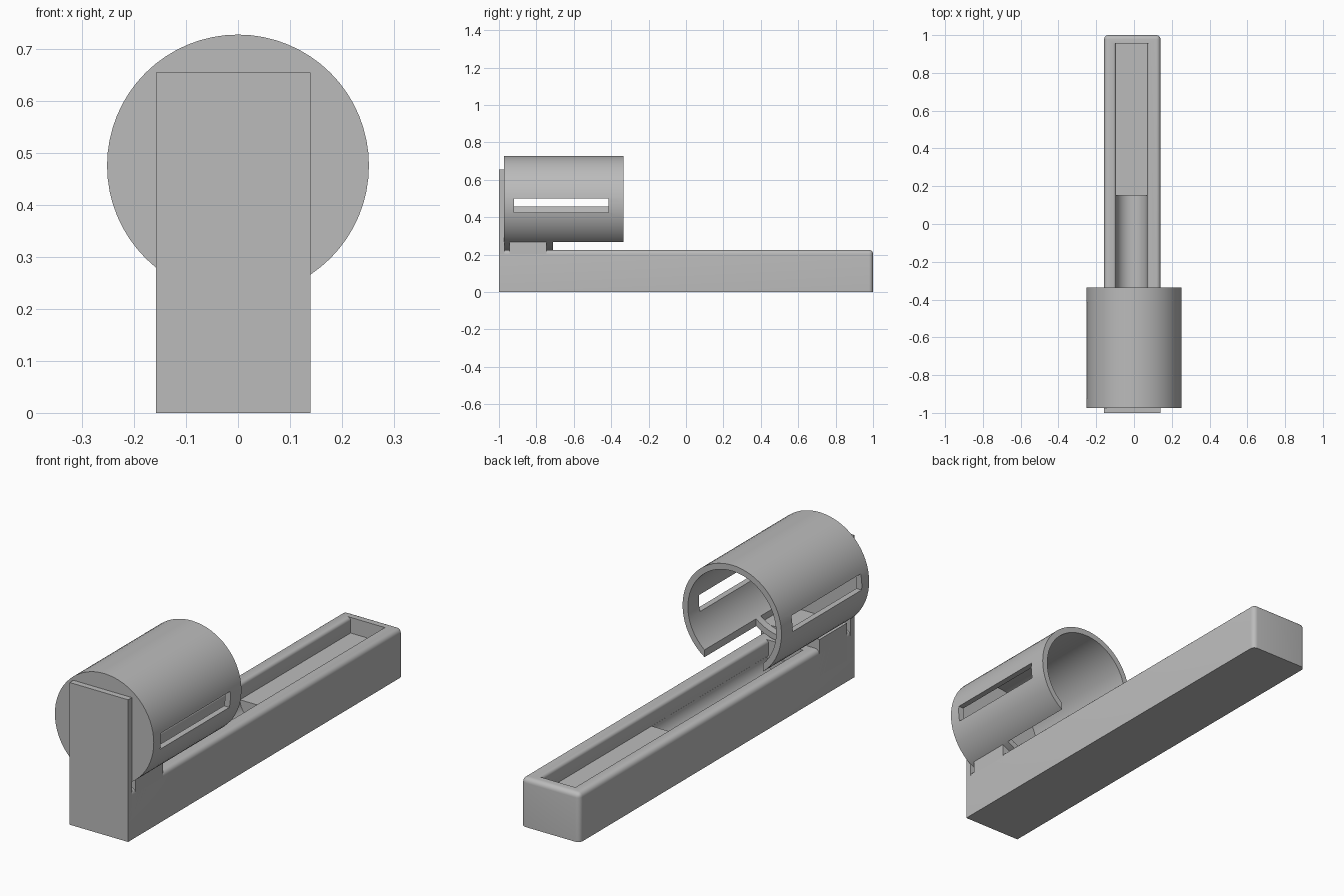
import bpy, bmesh, math
from mathutils import Vector

cube = bpy.data.objects.get("Cube")
if cube:
    bpy.data.objects.remove(cube, do_unlink=True)

grey = bpy.data.materials.new("plain grey")
grey.use_nodes = True
grey.diffuse_color = (0.5, 0.5, 0.5, 1)
grey.node_tree.nodes["Principled BSDF"].inputs["Base Color"].default_value = (0.5, 0.5, 0.5, 1)

LEFT, RIGHT = -0.158, 0.14      # sides of the tray
IN_L, IN_R = -0.095, 0.07       # sides of its channel
TOP, AXIS = 0.225, 0.476        # tray top, sleeve axis height


def finish(bm, name):
    bmesh.ops.recalc_face_normals(bm, faces=bm.faces)
    mesh = bpy.data.meshes.new(name)
    bm.to_mesh(mesh)
    bm.free()
    mesh.materials.append(grey)
    obj = bpy.data.objects.new(name, mesh)
    bpy.context.collection.objects.link(obj)
    return obj


def prism(name, profile, y0, y1):
    """Extrude an (x, z) outline along y."""
    bm = bmesh.new()
    face = bm.faces.new([bm.verts.new((x, y0, z)) for x, z in profile])
    new = bmesh.ops.extrude_face_region(bm, geom=[face])["geom"]
    bmesh.ops.translate(bm, vec=(0, y1 - y0, 0),
                        verts=[v for v in new if isinstance(v, bmesh.types.BMVert)])
    return finish(bm, name)


def box(name, x0, x1, y0, y1, z0, z1):
    return prism(name, [(x0, z0), (x1, z0), (x1, z1), (x0, z1)], y0, y1)


def arc(cx, cz, r, a0, a1, n):
    angles = [math.radians(a0 + (a1 - a0) * i / n) for i in range(n + 1)]
    return [(cx + r * math.cos(a), cz + r * math.sin(a)) for a in angles]


def cut(obj, *cutters):
    for c in cutters:
        mod = obj.modifiers.new(c.name, 'BOOLEAN')
        mod.operation, mod.solver, mod.object = 'DIFFERENCE', 'EXACT', c
    bpy.context.view_layer.update()
    deps = bpy.context.evaluated_depsgraph_get()
    mesh = bpy.data.meshes.new_from_object(obj.evaluated_get(deps))
    obj.modifiers.clear()
    obj.data = mesh
    for c in cutters:
        bpy.data.objects.remove(c, do_unlink=True)


# tray: long bar, rounded on its top and back corners
tray = box("tray", LEFT, RIGHT, -1, 1, 0, TOP)
bm = bmesh.new()
bm.from_mesh(tray.data)
edges = []
for e in bm.edges:
    mid = (e.verts[0].co + e.verts[1].co) / 2
    on_top, at_back = mid.z > TOP - 0.01, mid.y > 0.99
    if (on_top and mid.y > -0.99) or (at_back and mid.z > 0.01):
        edges.append(e)
bmesh.ops.bevel(bm, geom=edges, offset=0.022, segments=5, profile=0.5, affect='EDGES')
bm.to_mesh(tray.data)
bm.free()

# channel: flat shallow floor at the back, round trough in front
mid_x, half = (IN_L + IN_R) / 2, (IN_R - IN_L) / 2
lip, floor = 0.015, 0.153
sides = (arc(IN_R + lip, TOP - lip, lip, 180, 90, 5) + [(IN_R + lip, 0.3), (IN_L - lip, 0.3)]
         + arc(IN_L - lip, TOP - lip, lip, 90, 0, 5))
channel = prism("channel_cutter", sides + [(IN_L, floor), (IN_R, floor)], -0.7, 0.955)
trough = prism("trough_cutter", arc(mid_x, floor, half - 0.0005, 180, 360, 24)
               + [(IN_R - 0.0005, 0.2), (IN_L + 0.0005, 0.2)], -0.69, 0.15)
cut(tray, channel, trough)

# end plate and the raised block that holds the sleeve
end_plate = box("end_plate", LEFT, RIGHT, -1, -0.97, 0.1, 0.655)
support_block = box("support_block", LEFT, RIGHT, -0.945, -0.745, 0.1, 0.27)

# sleeve: closed at the front, open at the back and underneath
sleeve = prism("sleeve", arc(0, AXIS, 0.252, 0, 354.375, 63), -0.973, -0.335)
bore = prism("bore_cutter", arc(0, AXIS, 0.225, 0, 354.375, 63), -0.947, -0.2)
gap = box("gap_cutter", LEFT, RIGHT, -0.71, -0.2, 0.1, 0.36)
window = box("window_cutter", LEFT, RIGHT, -0.945, -0.745, 0.1, 0.32)
right_slot = box("right_slot_cutter", 0.15, 0.4, -0.92, -0.415, 0.425, 0.5)
left_slot = box("left_slot_cutter", -0.4, -0.15, -0.92, -0.415, 0.457, 0.53)
cut(sleeve, bore, gap, window, right_slot, left_slot)

# smooth the round surfaces, keep the edges sharp
for obj in (tray, sleeve):
    bpy.ops.object.select_all(action='DESELECT')
    obj.select_set(True)
    bpy.context.view_layer.objects.active = obj
    bpy.ops.object.shade_smooth_by_angle(angle=math.radians(30))
